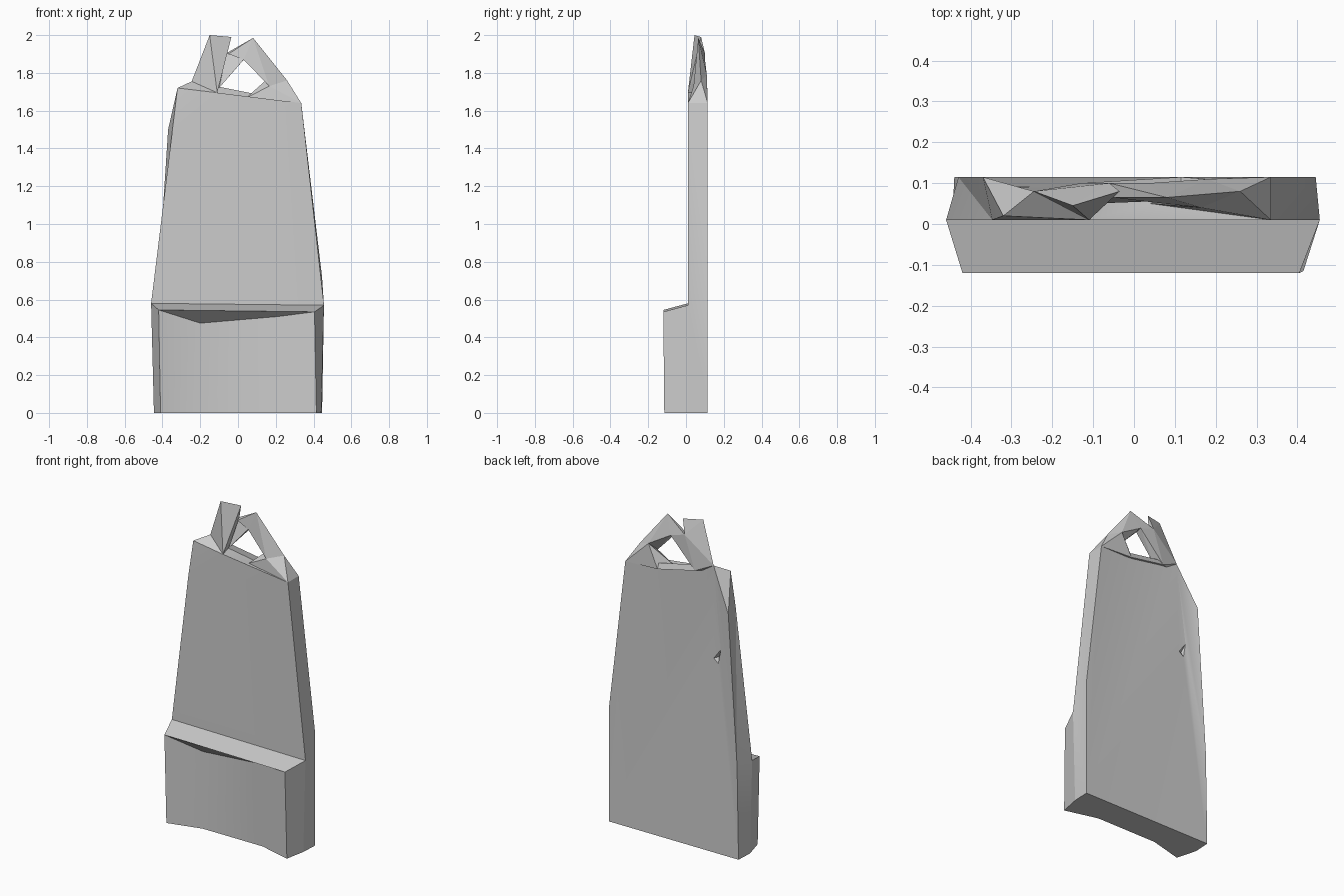
import bpy, bmesh
from math import radians

if "Cube" in bpy.data.objects:
    bpy.data.objects.remove(bpy.data.objects["Cube"])

stone = bpy.data.materials.new("grey stone")
stone.use_nodes = True
GREY = (0.6, 0.6, 0.6, 1)
stone.diffuse_color = GREY
stone.node_tree.nodes["Principled BSDF"].inputs["Base Color"].default_value = GREY


def finish(name, bm, smooth=True):
    bmesh.ops.recalc_face_normals(bm, faces=bm.faces)
    mesh = bpy.data.meshes.new(name)
    bm.to_mesh(mesh)
    bm.free()
    mesh.materials.append(stone)
    obj = bpy.data.objects.new(name, mesh)
    bpy.context.collection.objects.link(obj)
    if smooth:
        bpy.ops.object.select_all(action='DESELECT')
        obj.select_set(True)
        bpy.context.view_layer.objects.active = obj
        bpy.ops.object.shade_smooth_by_angle(angle=radians(25))
    return obj


def bridge(bm, first, second):
    """Join two matching loops of points with side faces."""
    a, b = ([bm.verts.new(p) for p in loop] for loop in (first, second))
    for i in range(len(a)):
        j = (i + 1) % len(a)
        bm.faces.new((a[i], a[j], b[j], b[i]))
    return a, b


def chunk(name, points):
    """Broken stone piece: the hull of a few corners."""
    bm = bmesh.new()
    for p in points:
        bm.verts.new(p)
    out = bmesh.ops.convex_hull(bm, input=bm.verts)
    loose = [v for v in out["geom_interior"] if isinstance(v, bmesh.types.BMVert)]
    bmesh.ops.delete(bm, geom=loose, context='VERTS')
    return finish(name, bm, False)


# Corners shared by the slab and the broken loop on top
F, B = 0.01, 0.115
left_front, left_back = (-.32, .02, 1.72), (-.245, .08, 1.755)
mid_front, mid_back = (-.11, F, 1.695), (-.13, .1, 1.70)
dip_front, dip_back = (.04, .05, 1.665), (.115, B, 1.65)
right_front, right_back = (.335, F, 1.64), (.335, B, 1.64)

# Tall tapering slab
bm = bmesh.new()
front = [(-.445, F, 0), (-.46, F, .58), (-.347, F, 1.5), left_front, mid_front,
         dip_front, right_front, (.455, F, .57), (.44, F, 0)]
back = [(-.44, B, 0), (-.43, B, .58), (-.37, B, 1.5), left_back, mid_back,
        dip_back, right_back, (.445, B, .72), (.445, B, 0)]
for loop in bridge(bm, front, back):
    bm.faces.new(loop)
bmesh.ops.triangulate(bm, faces=bm.faces)
slab = finish("slab", bm)

# Chip cut out of the back
chip = chunk("chip_cutter", [(-.2, .13, 1.17), (-.285, .13, 1.1),
                             (-.335, .13, 1.36), (-.285, .07, 1.2)])
chip.hide_render = True
chip.hide_set(True)
cut = slab.modifiers.new("chip", 'BOOLEAN')
cut.operation = 'DIFFERENCE'
cut.object = chip

# Hollow-fronted plinth with an overhanging ledge
bm = bmesh.new()
foot = [(-.445, F, 0), (-.41, -.115, 0), (-.2, -.06, 0), (.21, -.06, 0),
        (.415, -.115, 0), (.44, F, 0)]
ledge = [(-.46, F, .58), (-.42, -.12, .545), (-.2, -.055, .475), (.21, -.065, .51),
         (.405, -.12, .535), (.455, F, .57)]
low, high = bridge(bm, foot, ledge)
bm.faces.new(low)
bm.faces.new(high[1:5])
bm.faces.new((high[0], high[1], high[4], high[5]))
finish("plinth", bm)

# Broken loop: right shoulder, arm, bridge and left spike
shoulder, inner, inner_back = (.26, .08, 1.76), (.165, .04, 1.73), (.18, .11, 1.79)
peak, arch, arch_back = (.08, .065, 1.985), (.03, .055, 1.87), (.035, .1, 1.875)
notch = (-.06, .1, 1.905)
chunk("loop_shoulder", [right_front, right_back, shoulder, inner, inner_back,
                        dip_front, dip_back])
chunk("loop_arm", [shoulder, inner, inner_back, peak, arch, arch_back])
chunk("loop_bridge", [peak, arch, arch_back, notch, (-.05, .065, 1.9)])
chunk("loop_brace", [arch, arch_back, notch, (-.1, .05, 1.72), mid_back])
chunk("loop_spike", [(-.15, .045, 2), (-.035, .08, 1.99), notch, mid_front,
                     mid_back, left_back])
chunk("left_shoulder", [left_front, left_back, mid_front, mid_back])
